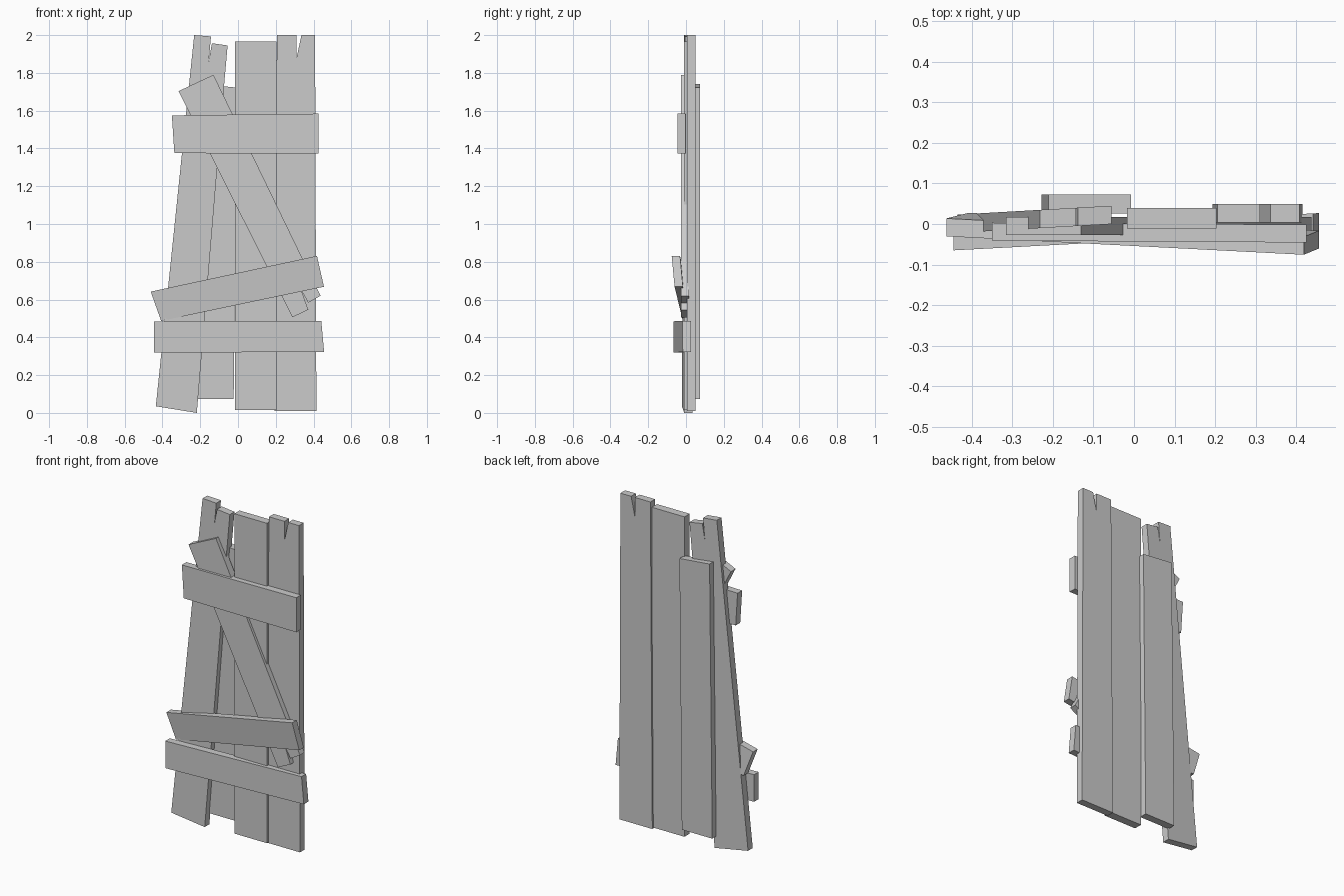
import bpy, bmesh


def board(name, outline, thick, y0, sx=0.0, sz=0.0):
    """Board from a front outline (x, z); its front face lies at y0 + sx*x + sz*z."""
    bm = bmesh.new()
    face = bm.faces.new([bm.verts.new((x, y0 + sx * x + sz * z, z)) for x, z in outline])
    ext = bmesh.ops.extrude_face_region(bm, geom=[face])
    moved = [v for v in ext["geom"] if isinstance(v, bmesh.types.BMVert)]
    bmesh.ops.translate(bm, verts=moved, vec=(0, thick, 0))
    bmesh.ops.recalc_face_normals(bm, faces=bm.faces)
    mesh = bpy.data.meshes.new(name)
    bm.to_mesh(mesh)
    bm.free()
    obj = bpy.data.objects.new(name, mesh)
    bpy.context.collection.objects.link(obj)
    return obj


# Upright planks, two of them split at the top
board("leaning_plank", [(-0.435, 0.035), (-0.218, 0.0), (-0.075, 1.72), (-0.055, 1.945),
                        (-0.138, 1.957), (-0.155, 1.86), (-0.143, 1.993), (-0.232, 2.0)],
      0.045, 0.003, sx=0.057)
board("back_plank", [(-0.228, 0.073), (-0.023, 0.073), (-0.007, 1.722), (-0.21, 1.742)],
      0.047, 0.026)
board("middle_plank", [(-0.017, 0.015), (0.203, 0.015), (0.203, 1.965), (-0.017, 1.965)],
      0.05, -0.011)
board("right_plank", [(0.193, 0.01), (0.415, 0.01), (0.408, 2.0), (0.336, 2.0),
                      (0.31, 1.88), (0.31, 2.0), (0.206, 2.0)],
      0.045, 0.004)

# Long diagonal brace with a split lower end
board("diagonal_brace", [(-0.315, 1.703), (0.288, 0.506), (0.372, 0.546), (0.335, 0.65),
                         (0.372, 0.583), (0.437, 0.62), (-0.13, 1.79)],
      0.044, -0.027)

# Cross boards nailed over the front
board("upper_crossbar", [(-0.35, 1.575), (-0.337, 1.375), (0.425, 1.373), (0.425, 1.584)],
      0.044, -0.043, sx=-0.006)
board("lower_crossbar", [(-0.445, 0.485), (-0.445, 0.32), (0.456, 0.322), (0.441, 0.487)],
      0.044, -0.0413, sx=0.053)
board("slanted_crossbar", [(-0.462, 0.642), (-0.407, 0.487), (0.455, 0.668), (0.418, 0.831)],
      0.044, 0.02, sx=-0.03, sz=-0.1)
